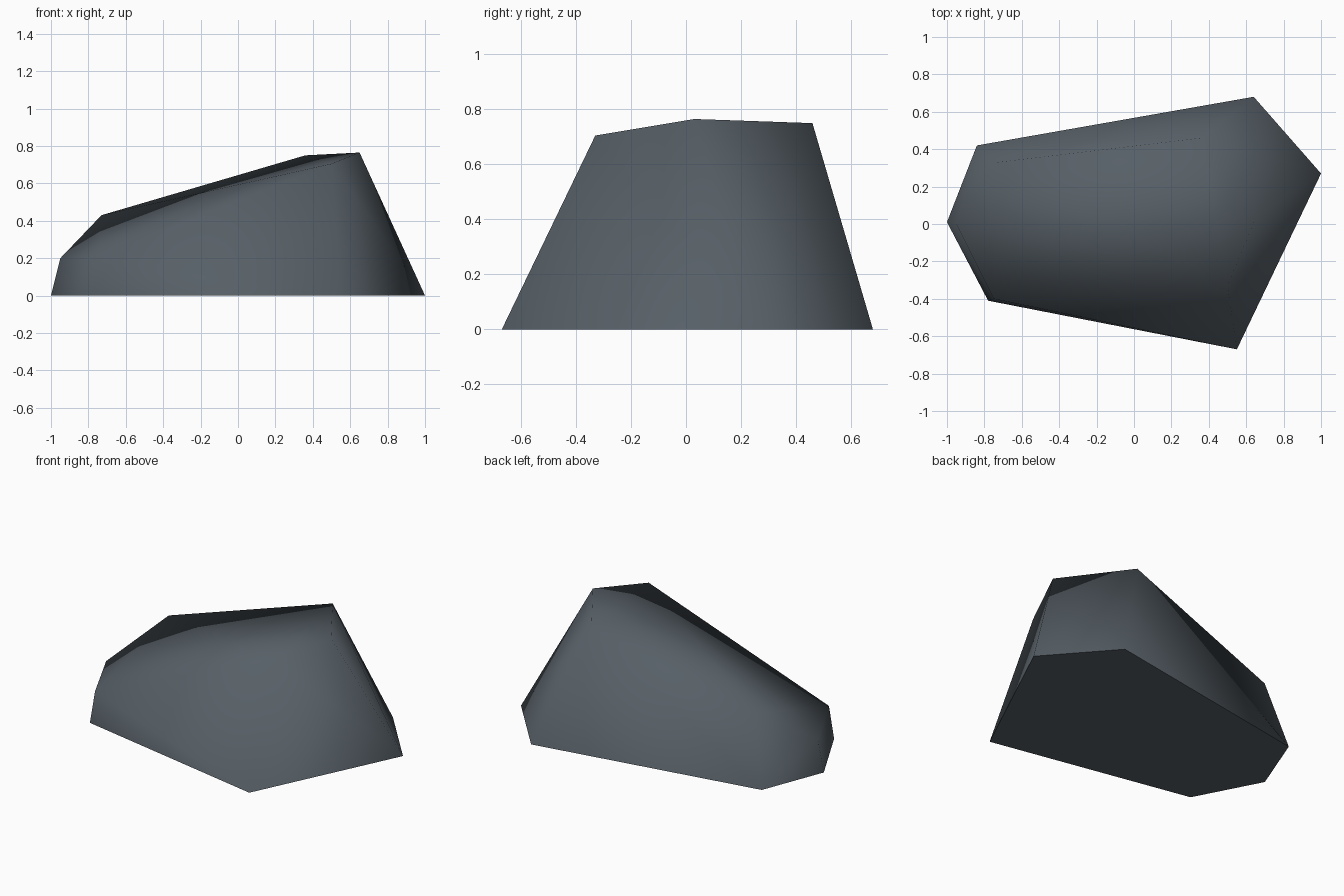
import bpy
import bmesh

cube = bpy.data.objects.get("Cube")
if cube:
    bpy.data.objects.remove(cube, do_unlink=True)

# Slate grey stone
stone = bpy.data.materials.new("slate_grey")
colour = (0.095, 0.116, 0.135, 1)
stone.use_nodes = True
stone.diffuse_color = colour
bsdf = stone.node_tree.nodes["Principled BSDF"]
bsdf.inputs["Base Color"].default_value = colour
bsdf.inputs["Roughness"].default_value = 0.9

# Outline on the ground and the matching corners of the sloping crown
ground_ring = [(-1, 0.01, 0), (-0.78, -0.41, 0), (0.55, -0.67, 0),
               (1, 0.27, 0), (0.64, 0.68, 0), (-0.84, 0.42, 0)]
crown_ring = [(-0.95, 0, 0.2), (-0.75, -0.4, 0.21), (0.5, -0.33, 0.705),
              (0.65, 0.03, 0.765), (0.36, 0.46, 0.75), (-0.73, 0.33, 0.43)]

# Boulder: the convex skin around both rings
bm = bmesh.new()
for corner in ground_ring + crown_ring:
    bm.verts.new(corner)
bmesh.ops.convex_hull(bm, input=bm.verts[:])
bmesh.ops.dissolve_limit(bm, angle_limit=0.01, verts=bm.verts[:], edges=bm.edges[:])
bmesh.ops.recalc_face_normals(bm, faces=bm.faces[:])

# Soft shading everywhere except the crisp rim of the flat underside
for face in bm.faces:
    face.smooth = True
for edge in bm.edges:
    edge.smooth = any(v.co.z > 0.02 for v in edge.verts)

mesh = bpy.data.meshes.new("boulder")
bm.to_mesh(mesh)
bm.free()
mesh.materials.append(stone)
boulder = bpy.data.objects.new("boulder", mesh)
bpy.context.collection.objects.link(boulder)
